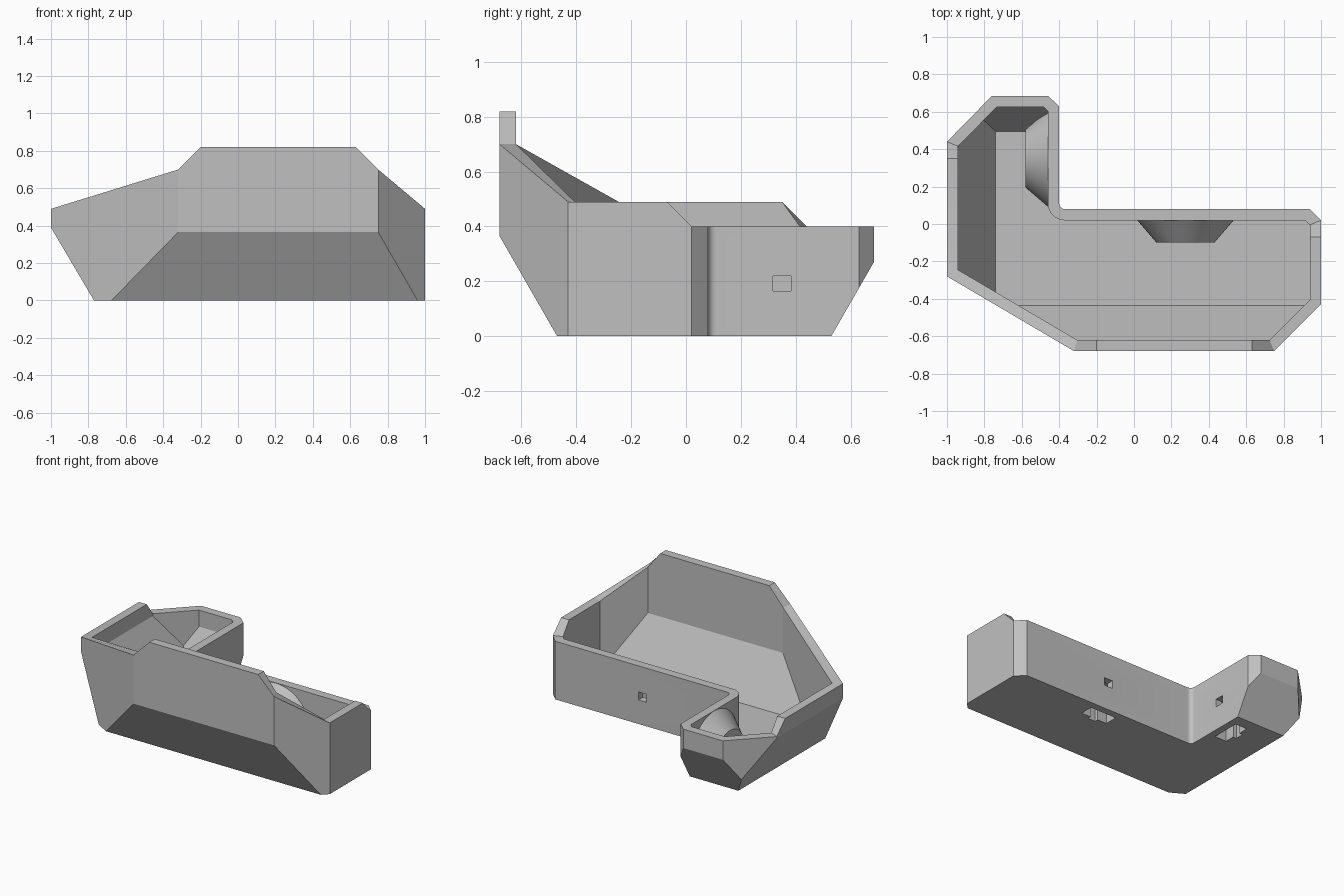
import bpy, bmesh, math
from mathutils import Matrix, Vector

if "Cube" in bpy.data.objects:
    bpy.data.objects.remove(bpy.data.objects["Cube"], do_unlink=True)

WALL = 0.06
RIM = 0.4

grey = bpy.data.materials.new("plain grey")
grey.use_nodes = True
grey.diffuse_color = (0.53, 0.53, 0.53, 1)
grey.node_tree.nodes["Principled BSDF"].inputs["Base Color"].default_value = grey.diffuse_color


def finish(bm, name, smooth=True):
    """Turn a bmesh into a named grey object."""
    bmesh.ops.recalc_face_normals(bm, faces=bm.faces[:])
    mesh = bpy.data.meshes.new(name)
    bm.to_mesh(mesh)
    bm.free()
    ob = bpy.data.objects.new(name, mesh)
    bpy.context.collection.objects.link(ob)
    mesh.materials.append(grey)
    if smooth:
        bpy.ops.object.select_all(action='DESELECT')
        ob.select_set(True)
        bpy.context.view_layer.objects.active = ob
        bpy.ops.object.shade_smooth_by_angle(angle=math.radians(25))
    return ob


def slice_off(bm, faces, point, normal):
    """Cut away the side the normal points to and close the cut."""
    geom = set(faces)
    for f in faces:
        geom.update(f.edges)
        geom.update(f.verts)
    cut = bmesh.ops.bisect_plane(bm, geom=list(geom), dist=1e-5, plane_co=point,
                                 plane_no=normal, clear_outer=True)["geom_cut"]
    edges = [e for e in cut if isinstance(e, bmesh.types.BMEdge)]
    bmesh.ops.edgenet_fill(bm, edges=edges)


def slope(axis, low, z_low, high, z_high):
    """Point and outward normal of an underside slope across x (0) or y (1)."""
    point, normal = Vector((0, 0, z_low)), Vector((0, 0, 0))
    point[axis] = low
    normal[axis] = z_high - z_low
    normal.z = -(high - low)
    if high < low:
        normal[axis] *= -1
        normal.z *= -1
    return point, normal if normal.z < 0 else -normal


def inset(ring, t):
    """Offset a counter-clockwise outline inwards, keeping its heights."""
    result = []
    for i, p in enumerate(ring):
        a = (p - ring[i - 1]).xy.normalized()
        b = (ring[(i + 1) % len(ring)] - p).xy.normalized()
        na, nb = Vector((-a.y, a.x)), Vector((-b.y, b.x))
        d = (na + nb) * t / (1 + na.dot(nb))
        result.append(p + Vector((d.x, d.y, 0)))
    return result


# Rim outline, counter-clockwise, with rim heights
arc = [(-0.37 + 0.03 * math.cos(a), 0.11 + 0.03 * math.sin(a), RIM)
       for a in (math.radians(270 - 11.25 * k) for k in range(9))]
outline = [Vector(p) for p in [
    (-1, -0.28, 0.49), (-0.32, -0.68, 0.70), (-0.2, -0.68, 0.82), (0.63, -0.68, 0.82),
    (0.75, -0.68, 0.70), (1, -0.43, 0.49), (1, -0.07, 0.49), (1, 0.02, RIM),
    (0.94, 0.08, RIM), *arc, (-0.4, 0.63, RIM), (-0.46, 0.685, RIM),
    (-0.76, 0.685, RIM), (-1, 0.44, RIM), (-1, 0.35, 0.49)]]

# L-shaped tray: outer skin, inner skin, then the rim between them
outer_slopes = [slope(0, -0.77, 0, -1, 0.39), slope(1, -0.47, 0, -0.68, 0.365),
                slope(1, 0.53, 0, 0.685, 0.27)]
inner_slopes = [slope(0, -0.74, WALL, -0.94, 0.385), slope(1, -0.435, WALL, -0.62, 0.385),
                slope(1, 0.495, WALL, 0.625, 0.286)]
bm = bmesh.new()
rims = []
for ring, floor, slopes in ((outline, 0, outer_slopes),
                            (inset(outline, WALL), WALL, inner_slopes)):
    before = set(bm.faces)
    top = [bm.verts.new(p) for p in ring]
    base = [bm.verts.new((p.x, p.y, floor)) for p in ring]
    for i in range(len(ring)):
        bm.faces.new((base[i - 1], base[i], top[i], top[i - 1]))
    bm.faces.new(base)
    for point, normal in slopes:
        slice_off(bm, [f for f in bm.faces if f not in before], point, normal)
    rims.append(top)
outer, inner = rims
for i in range(len(outer)):
    bm.faces.new((outer[i - 1], outer[i], inner[i], inner[i - 1]))
tray = finish(bm, "tray_shell")


def box(name, place, lo, hi):
    """Hidden box cutter in the local frame of a port."""
    lo, hi = Vector(lo), Vector(hi)
    bm = bmesh.new()
    bmesh.ops.create_cube(bm, matrix=place @ Matrix.Translation((lo + hi) / 2)
                          @ Matrix.Diagonal((*(hi - lo), 1)))
    ob = finish(bm, name, smooth=False)
    ob.hide_render = True
    ob.hide_set(True)
    ob.display_type = 'WIRE'
    return ob


# Conical bosses behind the two wall ports, with pockets open underneath
places = {"long": Matrix.Translation((0.275, 0.08, 0)),
          "short": Matrix.Translation((-0.4, 0.35, 0)) @ Matrix.Rotation(-math.pi / 2, 4, 'Z')}
for side, place in places.items():
    bm = bmesh.new()
    bmesh.ops.create_cone(bm, cap_ends=True, segments=64, radius1=0.275, radius2=0.155, depth=0.14,
                          matrix=place @ Matrix.Translation((0, -0.11, 0.14))
                          @ Matrix.Rotation(math.pi / 2, 4, 'X'))
    slice_off(bm, bm.faces[:], (0, 0, RIM), (0, 0, 1))
    slice_off(bm, bm.faces[:], (0, 0, 0.02), (0, 0, -1))
    if side == "short":
        slice_off(bm, bm.faces[:], *slope(1, 0.51, 0, 0.665, 0.27))
    boss = finish(bm, side + "_arm_boss")
    cutters = [
        box(side + "_port_cutter", place, (-0.032, -0.1, 0.165), (0.032, 0.02, 0.22)),
        box(side + "_pocket_cutter", place, (-0.1, -0.14, -0.02), (0.1, -0.05, 0.24)),
        box(side + "_notch_cutter", place, (-0.03, -0.165, -0.02), (0.03, -0.13, 0.1))]
    for cutter in cutters:
        for part in (tray, boss):
            mod = part.modifiers.new(cutter.name, 'BOOLEAN')
            mod.operation = 'DIFFERENCE'
            mod.solver = 'EXACT'
            mod.object = cutter
